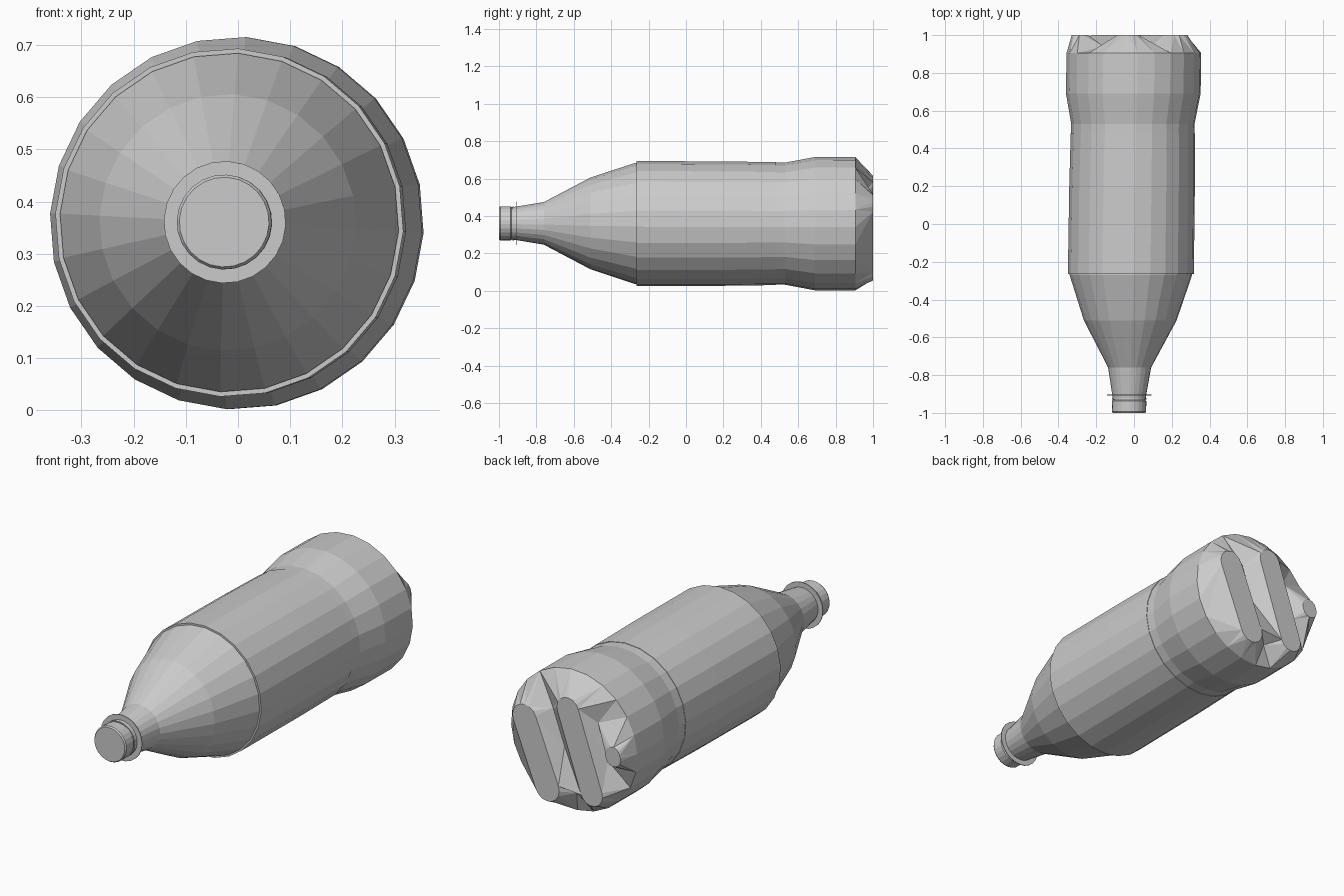
import bpy, bmesh, math
from mathutils import Vector
from mathutils.geometry import delaunay_2d_cdt

if "Cube" in bpy.data.objects:
    bpy.data.objects.remove(bpy.data.objects["Cube"])

SIDES = 24
PHASE = math.radians(-3)


def axis(y):
    """Centre of the bottle, which leans very slightly sideways."""
    return -0.013 + 0.0135 * y, 0.3595 - 0.0012 * y


def ring(y, r):
    cx, cz = axis(y)
    return [Vector((cx + r * math.cos(PHASE + i * math.tau / SIDES), y,
                    cz + r * math.sin(PHASE + i * math.tau / SIDES)))
            for i in range(SIDES)]


def finish(bm, name):
    bmesh.ops.recalc_face_normals(bm, faces=bm.faces)
    mesh = bpy.data.meshes.new(name)
    bm.to_mesh(mesh)
    bm.free()
    obj = bpy.data.objects.new(name, mesh)
    bpy.context.collection.objects.link(obj)
    return obj


def lathe(name, profile, cap_start=False, cap_end=False):
    """Sweep (y, radius) points round the bottle's axis."""
    bm = bmesh.new()
    rows = [[bm.verts.new(p) for p in ring(y, r)] for y, r in profile]
    for a, b in zip(rows, rows[1:]):
        for i in range(SIDES):
            j = (i + 1) % SIDES
            bm.faces.new((a[i], a[j], b[j], b[i]))
    if cap_start:
        bm.faces.new(rows[0])
    if cap_end:
        bm.faces.new(rows[-1])
    return finish(bm, name)


def capsule(p, q, r, steps=8):
    """Outline of a rounded bar from p to q in the base plane."""
    p, q = Vector(p), Vector(q)
    d = q - p
    start = math.atan2(d.y, d.x) - math.pi / 2
    pts = []
    for centre, a0 in ((q, start), (p, start + math.pi)):
        for i in range(steps + 1):
            a = a0 + math.pi * i / steps
            pts.append(centre + Vector((r * math.cos(a), r * math.sin(a))))
    return pts


# bottle: neck, shoulder, waist and wide foot
lathe("bottle_body", [(-0.935, 0.086), (-0.905, 0.090), (-0.76, 0.114),
                      (-0.51, 0.246), (-0.27, 0.325), (0.53, 0.327),
                      (0.69, 0.357), (0.905, 0.357)], cap_start=True)

# sleeve wrapped round the body
lathe("label_sleeve", [(-0.265, 0.322), (-0.265, 0.334), (0.2, 0.333),
                       (0.48, 0.329), (0.48, 0.325)])

# neck flange and screw cap
lathe("neck_flange", [(-0.907, 0.086), (-0.907, 0.117), (-0.903, 0.117), (-0.903, 0.086)])
lathe("cap", [(-1.0, 0.086), (-0.993, 0.091), (-0.937, 0.091), (-0.93, 0.084)],
      cap_start=True, cap_end=True)
lathe("cap_seal", [(-0.928, 0.084), (-0.928, 0.091), (-0.92, 0.091), (-0.92, 0.084)])

# moulded foot: raised flat bars joined to the rim by folded facets
cx, cz = axis(0.905)
points, heights, edges = [], [], []


def add_loop(loop, y):
    n = len(points)
    points.extend(loop)
    heights.extend([y] * len(loop))
    edges.extend((n + i, n + (i + 1) % len(loop)) for i in range(len(loop)))


add_loop([Vector((p.x - cx, p.z - cz)) for p in ring(0.905, 0.357)], 0.905)
add_loop(capsule((0.215, 0.09), (0.086, -0.235), 0.068), 1.0)
add_loop(capsule((-0.03, 0.195), (-0.165, -0.2), 0.062), 1.0)
add_loop(capsule((-0.283, 0.03), (-0.287, 0.015), 0.042), 1.0)
# creases between the bars
for x, z in ((0.095, 0.15), (0.03, -0.03), (-0.04, -0.25), (-0.16, 0.14), (-0.215, -0.04)):
    points.append(Vector((x, z)))
    heights.append(0.94)

verts, _, faces, orig, _, _ = delaunay_2d_cdt(points, edges, [], 0, 1e-5)
bm = bmesh.new()
bv = [bm.verts.new((v.x + cx, heights[o[0]] if o else 0.94, v.y + cz))
      for v, o in zip(verts, orig)]
for f in faces:
    bm.faces.new([bv[i] for i in f])
finish(bm, "foot")
